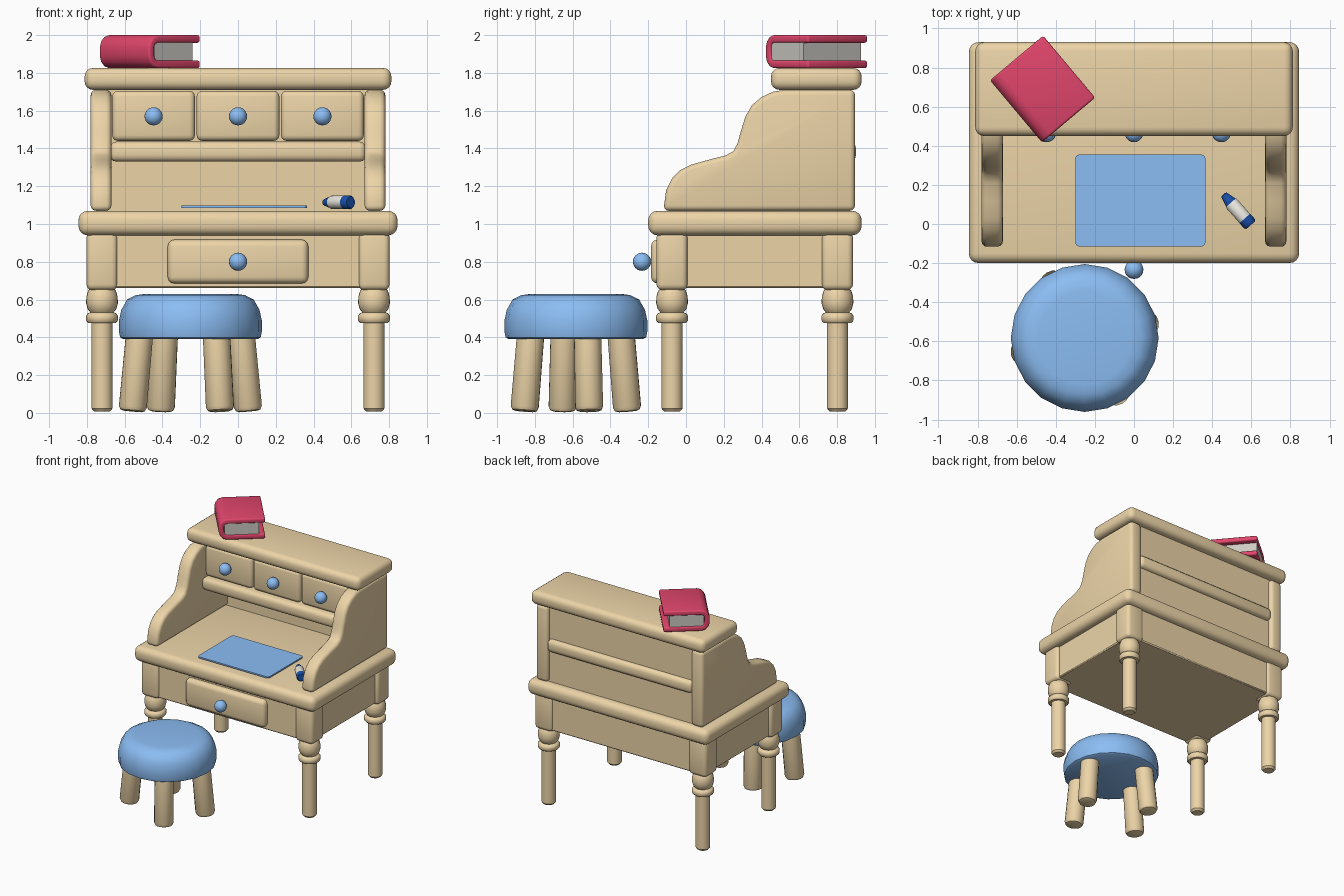
import bpy, bmesh
from math import radians, cos, sin, tau
from mathutils import Vector, Matrix

if "Cube" in bpy.data.objects:
    bpy.data.objects.remove(bpy.data.objects["Cube"])


def material(name, rgb):
    m = bpy.data.materials.new(name)
    m.diffuse_color = (*rgb, 1)
    m.use_nodes = True
    m.node_tree.nodes["Principled BSDF"].inputs["Base Color"].default_value = m.diffuse_color
    return m


WOOD = material("wood", (0.84, 0.66, 0.39))
BLUE = material("light_blue", (0.26, 0.51, 0.90))
RED = material("red", (0.75, 0.06, 0.15))
PAPER = material("paper", (0.62, 0.60, 0.55))
NAVY = material("dark_blue", (0.01, 0.08, 0.40))
WHITE = material("white", (0.85, 0.83, 0.76))


def finish(name, bm, mat, matrix=None):
    bmesh.ops.recalc_face_normals(bm, faces=bm.faces[:])
    me = bpy.data.meshes.new(name)
    bm.to_mesh(me)
    bm.free()
    me.materials.append(mat)
    ob = bpy.data.objects.new(name, me)
    bpy.context.collection.objects.link(ob)
    if matrix:
        ob.matrix_world = matrix
    return ob


def prism(name, pts, depth, mat, bevel=0.0, seg=3, matrix=None):
    """Extrude a closed 3D outline along a vector, then round its sharp edges."""
    bm = bmesh.new()
    face = bm.faces.new([bm.verts.new(p) for p in pts])
    ext = bmesh.ops.extrude_face_region(bm, geom=[face], use_keep_orig=True)
    bmesh.ops.translate(bm, vec=depth, verts=[v for v in ext["geom"] if isinstance(v, bmesh.types.BMVert)])
    bmesh.ops.recalc_face_normals(bm, faces=bm.faces[:])
    if bevel:
        edges = [e for e in bm.edges if len(e.link_faces) == 2 and e.calc_face_angle() > 1.0]
        bmesh.ops.bevel(bm, geom=edges, offset=bevel, segments=seg, profile=0.5,
                        affect='EDGES', clamp_overlap=True)
    return finish(name, bm, mat, matrix)


def box(name, x, y, z, mat=WOOD, bevel=0.02, seg=3, matrix=None):
    pts = [(x[0], y[0], z[0]), (x[1], y[0], z[0]), (x[1], y[1], z[0]), (x[0], y[1], z[0])]
    return prism(name, pts, (0, 0, z[1] - z[0]), mat, bevel, seg, matrix)


def lathe(name, profile, mat, sides=24, matrix=None):
    """Spin (radius, height) points around z; open ends get caps."""
    bm = bmesh.new()
    rings = [[bm.verts.new((r * cos(tau * i / sides), r * sin(tau * i / sides), z))
              for i in range(sides)] for r, z in profile]
    for a, b in zip(rings, rings[1:]):
        for i in range(sides):
            j = (i + 1) % sides
            bm.faces.new((a[i], a[j], b[j], b[i]))
    bm.faces.new(rings[0])
    bm.faces.new(rings[-1])
    return finish(name, bm, mat, matrix)


def knob(name, loc):
    bm = bmesh.new()
    bmesh.ops.create_uvsphere(bm, u_segments=20, v_segments=12, radius=0.048)
    finish(name, bm, BLUE, Matrix.Translation(loc))


def along(start, end):
    """Matrix placing local z on the line from start to end."""
    d = Vector(end) - Vector(start)
    return Matrix.Translation(start) @ d.to_track_quat('Z', 'Y').to_matrix().to_4x4()


# Desk body
box("desk_top", (-0.845, 0.845), (-0.2, 0.93), (0.94, 1.07), bevel=0.05, seg=4)
box("desk_apron", (-0.775, 0.775), (-0.14, 0.868), (0.662, 0.96), bevel=0.008, seg=1)
box("desk_drawer", (-0.372, 0.372), (-0.185, -0.06), (0.685, 0.917), bevel=0.035)
knob("desk_drawer_knob", (0, -0.233, 0.8))

# Turned legs with square blocks
leg_profile = [(0.042, 0.008), (0.056, 0.024), (0.056, 0.475), (0.075, 0.477), (0.085, 0.49),
               (0.085, 0.514), (0.075, 0.527), (0.062, 0.532), (0.076, 0.55), (0.084, 0.58),
               (0.083, 0.615), (0.074, 0.645), (0.06, 0.665)]
for side, sx in (("left", -1), ("right", 1)):
    for end, y in (("front", -0.074), ("back", 0.802)):
        x = sx * 0.72
        lathe(f"{end}_{side}_leg", leg_profile, WOOD, 24, Matrix.Translation((x, y, 0)))
        box(f"{end}_{side}_leg_block", (x - 0.082, x + 0.082), (y - 0.082, y + 0.082),
            (0.65, 0.96), bevel=0.03)

# Hutch: curved sides, back panel, shelf, drawers and top board
side_profile = [(0.895, 1.07), (0.895, 1.71), (0.52, 1.71), (0.46, 1.7), (0.4, 1.672),
                (0.35, 1.63), (0.315, 1.57), (0.29, 1.49), (0.272, 1.425), (0.25, 1.385),
                (0.21, 1.363), (0.12, 1.34), (0.03, 1.315), (-0.03, 1.285), (-0.075, 1.24),
                (-0.105, 1.18), (-0.12, 1.07)]
for name, x in (("left", -0.78), ("right", 0.67)):
    prism(f"hutch_{name}_side", [(x, y, z) for y, z in side_profile], (0.11, 0, 0), WOOD, 0.028)
box("hutch_back", (-0.69, 0.69), (0.82, 0.862), (1.05, 1.73), bevel=0)
box("hutch_shelf", (-0.678, 0.678), (0.47, 0.9), (1.33, 1.436), bevel=0.035)
for name, x in (("left", -0.447), ("middle", 0), ("right", 0.447)):
    box(f"hutch_{name}_drawer", (x - 0.219, x + 0.219), (0.505, 0.84), (1.44, 1.705), bevel=0.03)
    knob(f"hutch_{name}_knob", (x, 0.466, 1.57))
box("hutch_top", (-0.812, 0.812), (0.45, 0.93), (1.71, 1.826), bevel=0.045, seg=4)

# Writing mat: thin slab with rounded corners
corners = []
for cx, cy, a0 in ((0.345, 0.335, 0), (-0.28, 0.335, 90), (-0.28, -0.095, 180), (0.345, -0.095, 270)):
    for k in range(4):
        a = radians(a0 + 30 * k)
        corners.append((cx + 0.02 * cos(a), cy + 0.02 * sin(a), 1.085))
prism("writing_mat", corners, (0, 0, 0.012), BLUE)

# Pen lying on the desk
pen = along((0.457, 0.152, 1.115), (0.597, -0.006, 1.115))
lathe("pen_tip", [(0.01, 0), (0.018, 0.005), (0.033, 0.06)], NAVY, 16, pen)
lathe("pen_body", [(0.033, 0.058), (0.036, 0.065), (0.036, 0.168)], WHITE, 16, pen)
lathe("pen_cap", [(0.036, 0.165), (0.037, 0.2), (0.03, 0.211)], NAVY, 16, pen)

# Book turned on the top board: wrap-around cover and page block
book = Matrix.Translation((-0.468, 0.69, 1.9125)) @ Matrix.Rotation(radians(40), 4, 'Z')
outer = [(0.178, 0.0875), (-0.115, 0.0875), (-0.146, 0.078), (-0.167, 0.055), (-0.177, 0.025)]
inner = [(0.178, 0.047), (-0.115, 0.047), (-0.13, 0.038), (-0.138, 0.018)]
outline = (outer + [(x, -z) for x, z in reversed(outer)]
           + [(x, -z) for x, z in inner] + inner[::-1])
prism("book_cover", [(x, -0.207, z) for x, z in outline], (0, 0.414, 0), RED, 0.012, 3, book)
box("book_pages", (-0.132, 0.13), (-0.198, 0.198), (-0.05, 0.05), PAPER, 0, 1, book)

# Round stool with four splayed legs
sx, sy = -0.252, -0.583
lathe("stool_seat", [(0.355, 0.39), (0.372, 0.4), (0.378, 0.43), (0.378, 0.49), (0.366, 0.545),
                     (0.335, 0.6), (0.29, 0.623), (0.24, 0.63)], BLUE, 20,
      Matrix.Translation((sx, sy, 0)))
for i, deg in enumerate((13, 120, 193, 300)):
    c, s = cos(radians(deg)), sin(radians(deg))
    lathe(f"stool_leg_{i + 1}", [(0.05, 0), (0.066, 0.006), (0.075, 0.025), (0.073, 0.42)], WOOD, 16,
          along((sx + 0.315 * c, sy + 0.315 * s, 0.008), (sx + 0.275 * c, sy + 0.275 * s, 0.43)))

# Smooth shading with crisp edges
bpy.ops.object.select_all(action='SELECT')
bpy.context.view_layer.objects.active = bpy.context.selected_objects[0]
bpy.ops.object.shade_smooth_by_angle(angle=radians(40))
